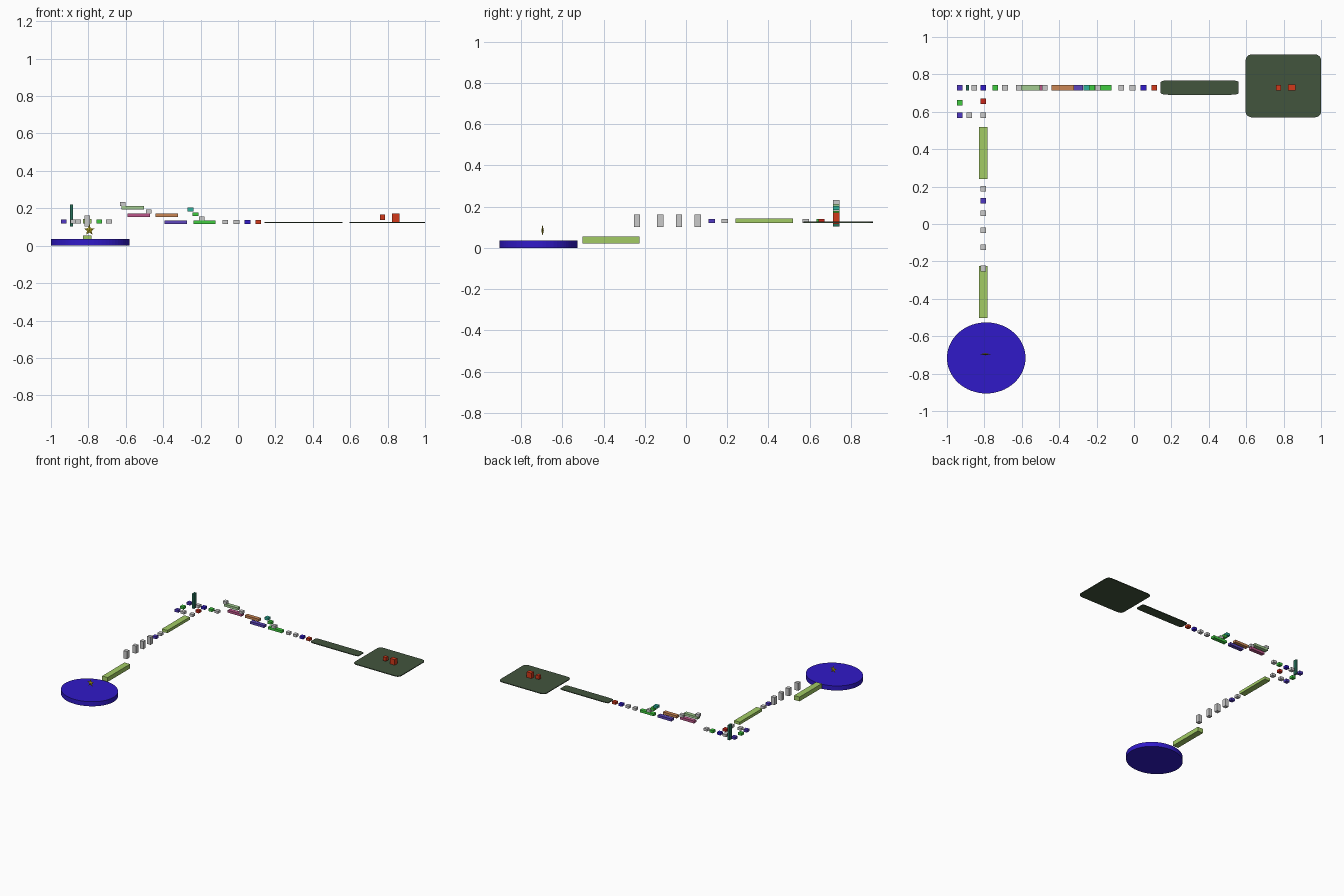
import bpy, bmesh, math

if "Cube" in bpy.data.objects:
    bpy.data.objects.remove(bpy.data.objects["Cube"])

COLORS = {
    'blue': (0.03, 0.01, 0.58, 1), 'lime': (0.36, 0.60, 0.13, 1),
    'indigo': (0.08, 0.04, 0.55, 1), 'red': (0.60, 0.02, 0.01, 1),
    'green': (0.05, 0.60, 0.05, 1), 'teal': (0.02, 0.16, 0.10, 1),
    'pink': (0.50, 0.09, 0.25, 1), 'mint': (0.36, 0.60, 0.28, 1),
    'orange': (0.60, 0.24, 0.09, 1), 'purple': (0.11, 0.06, 0.50, 1),
    'aqua': (0.03, 0.45, 0.33, 1), 'moss': (0.055, 0.09, 0.048, 1),
    'scarlet': (0.65, 0.04, 0.01, 1), 'gold': (0.60, 0.50, 0.02, 1),
}


def make(name, bm, color=None):
    bmesh.ops.recalc_face_normals(bm, faces=bm.faces)
    me = bpy.data.meshes.new(name)
    bm.to_mesh(me)
    bm.free()
    ob = bpy.data.objects.new(name, me)
    bpy.context.collection.objects.link(ob)
    if color:
        mat = bpy.data.materials.get(color) or bpy.data.materials.new(color)
        mat.diffuse_color = COLORS[color]
        mat.use_nodes = True
        mat.node_tree.nodes["Principled BSDF"].inputs["Base Color"].default_value = mat.diffuse_color
        me.materials.append(mat)
    return ob


def box(name, x0, x1, y0, y1, z0, z1, color=None):
    bm = bmesh.new()
    bmesh.ops.create_cube(bm, size=1)
    bmesh.ops.scale(bm, vec=(x1 - x0, y1 - y0, z1 - z0), verts=bm.verts)
    bmesh.ops.translate(bm, vec=((x0 + x1) / 2, (y0 + y1) / 2, (z0 + z1) / 2), verts=bm.verts)
    return make(name, bm, color)


def block(name, x, y, z0, z1, color=None, w=0.03):
    return box(name, x - w / 2, x + w / 2, y - w / 2, y + w / 2, z0, z1, color)


def prism(name, pts, z0, z1, color):
    bm = bmesh.new()
    face = bm.faces.new([bm.verts.new((x, y, z0)) for x, y in pts])
    ext = bmesh.ops.extrude_face_region(bm, geom=[face])
    top = [v for v in ext['geom'] if isinstance(v, bmesh.types.BMVert)]
    bmesh.ops.translate(bm, vec=(0, 0, z1 - z0), verts=top)
    return make(name, bm, color)


def rounded(x0, x1, y0, y1, rx, ry, n=6):
    pts = []
    corners = [(x1 - rx, y1 - ry), (x0 + rx, y1 - ry), (x0 + rx, y0 + ry), (x1 - rx, y0 + ry)]
    for q, (cx, cy) in enumerate(corners):
        for i in range(n + 1):
            a = math.pi / 2 * (q + i / n)
            pts.append((cx + rx * math.cos(a), cy + ry * math.sin(a)))
    return pts


PX, PY = -0.805, 0.729      # centre lines of the two path legs

# start disc
ring = [math.tau * i / 64 for i in range(64)]
prism('start_disc', [(-0.79 + 0.21 * math.cos(a), -0.716 + 0.19 * math.sin(a)) for a in ring],
      0, 0.036, 'blue')

# faceted star above the disc
bm = bmesh.new()
rim = []
for i in range(10):
    a = math.pi / 2 + math.tau * i / 10
    r = 0.03 if i % 2 == 0 else 0.013
    rim.append(bm.verts.new((-0.795 + r * math.cos(a), -0.696, 0.083 + r * math.sin(a))))
for dy in (-0.006, 0.006):
    hub = bm.verts.new((-0.795, -0.696 + dy, 0.083))
    for i in range(10):
        bm.faces.new((hub, rim[i], rim[(i + 1) % 10]))
make('star', bm, 'gold')

# first leg: beams, pillars, stepping blocks
box('lower_beam', -0.83, -0.782, -0.502, -0.225, 0.021, 0.055, 'lime')
box('upper_beam', -0.83, -0.782, 0.24, 0.518, 0.12, 0.142, 'lime')
for i, y in enumerate((-0.238, -0.125, -0.034, 0.057)):
    block(f'pillar_{i}', PX, y, 0.102, 0.162)
block('step_a', PX, 0.125, 0.12, 0.14, 'indigo')
block('step_b', PX, 0.188, 0.12, 0.14)

# corner loop of stepping blocks
corner = [(PX, 0.581, None), (PX, 0.657, 'red'), (PX, PY, 'blue'), (-0.88, 0.581, None),
          (-0.932, 0.581, 'indigo'), (-0.932, 0.648, 'green'), (-0.932, PY, 'indigo'),
          (-0.855, PY, None), (-0.741, PY, 'green'), (-0.69, PY, None)]
for i, (x, y, c) in enumerate(corner):
    block(f'corner_step_{i}', x, y, 0.12, 0.14, c)
box('corner_wall', -0.899, -0.883, PY - 0.015, PY + 0.015, 0.103, 0.22, 'teal')

# second leg: staggered slabs
slabs = [(-0.59, 0.153, 'pink'), (-0.622, 0.193, 'mint'), (-0.44, 0.153, 'orange'),
         (-0.394, 0.116, 'purple'), (-0.239, 0.116, 'green')]
for i, (x, z, c) in enumerate(slabs):
    box(f'slab_{i}', x, x + 0.12, PY - 0.015, PY + 0.015, z, z + 0.019, c)

# second leg: blocks at changing heights
hops = [(-0.617, 0.213, None), (-0.478, 0.173, None), (-0.254, 0.183, 'aqua'),
        (-0.227, 0.158, 'green'), (-0.193, 0.136, None), (-0.069, 0.117, None),
        (-0.008, 0.117, None), (0.051, 0.117, 'blue'), (0.108, 0.117, 'scarlet')]
for i, (x, z, c) in enumerate(hops):
    block(f'hop_{i}', x, PY, z, z + 0.02, c)

# end walkway and platform with red crates
prism('walkway', rounded(0.143, 0.56, 0.691, 0.768, 0.04, 0.01), 0.122, 0.128, 'moss')
prism('end_platform', rounded(0.597, 1.0, 0.57, 0.907, 0.035, 0.03), 0.122, 0.128, 'moss')
block('small_crate', 0.773, PY, 0.137, 0.166, 'scarlet', 0.028)
box('large_crate', 0.823, 0.864, PY - 0.016, PY + 0.016, 0.128, 0.171, 'scarlet')
